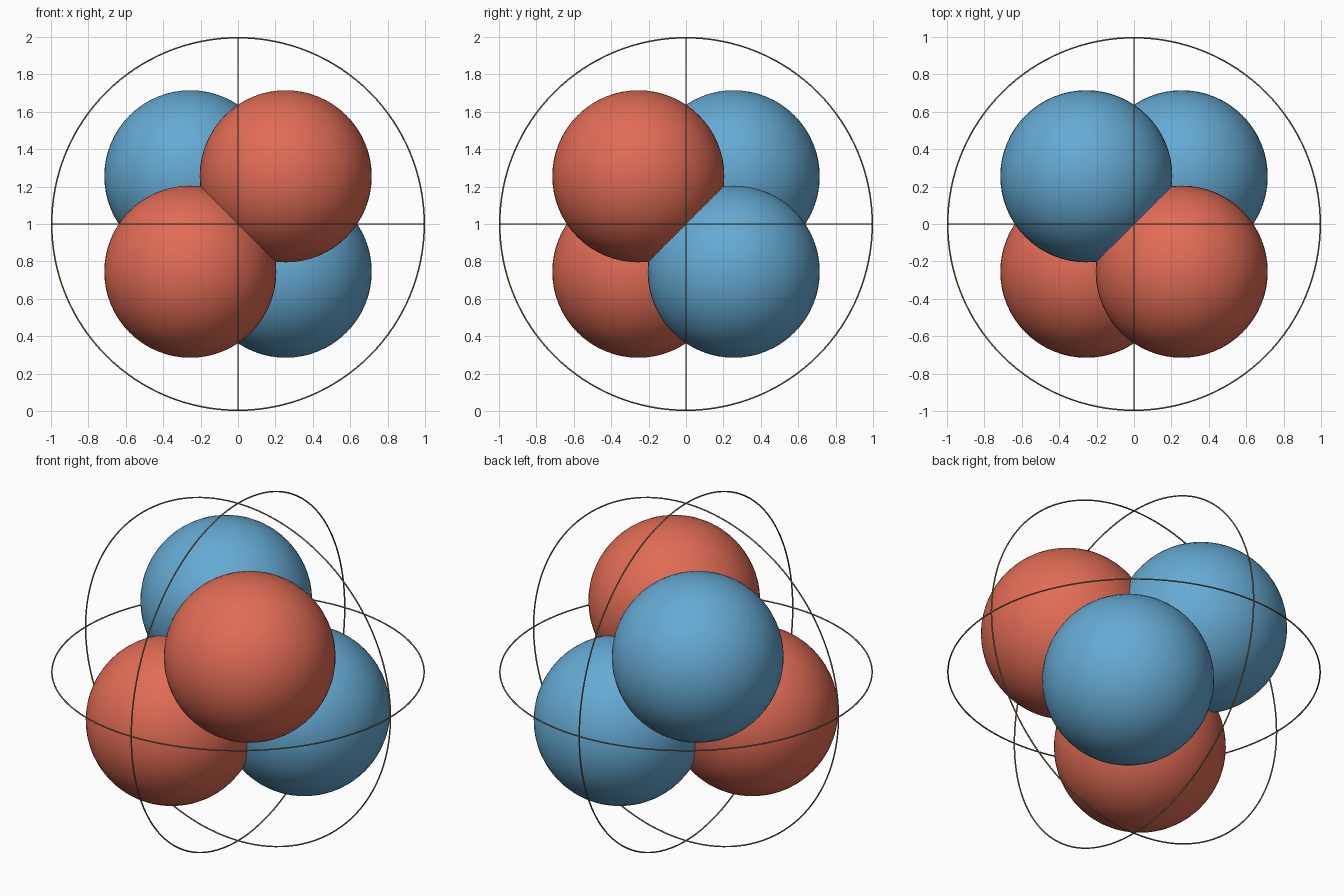
import bpy
from math import pi

if "Cube" in bpy.data.objects:
    bpy.data.objects.remove(bpy.data.objects["Cube"])

R = 0.46        # ball radius
D = 0.255       # ball offset from the centre along each axis
TUBE = 0.004    # ring wire radius


def material(name, rgb):
    m = bpy.data.materials.new(name)
    m.diffuse_color = (*rgb, 1)
    m.use_nodes = True
    m.node_tree.nodes["Principled BSDF"].inputs["Base Color"].default_value = m.diffuse_color
    return m


red = material("red", (0.75, 0.15, 0.09))
blue = material("blue", (0.13, 0.40, 0.65))
wire = material("wire", (0.24, 0.20, 0.11))


def finish(name, mat):
    ob = bpy.context.object
    ob.name = name
    ob.data.materials.append(mat)
    bpy.ops.object.shade_smooth()


# Four overlapping balls in a tetrahedral cluster
balls = [("ball_front_upper", (1, -1, 1), red),
         ("ball_front_lower", (-1, -1, -1), red),
         ("ball_back_upper", (-1, 1, 1), blue),
         ("ball_back_lower", (1, 1, -1), blue)]
for name, (x, y, z), mat in balls:
    bpy.ops.mesh.primitive_uv_sphere_add(
        segments=64, ring_count=32, radius=R, location=(x * D, y * D, 1 + z * D))
    finish(name, mat)

# Three thin orbit rings, one in each main plane
rings = [("ring_horizontal", (0, 0, 0)),
         ("ring_front", (pi / 2, 0, 0)),
         ("ring_side", (0, pi / 2, 0))]
for name, rot in rings:
    bpy.ops.mesh.primitive_torus_add(
        major_segments=128, minor_segments=8, major_radius=1 - TUBE,
        minor_radius=TUBE, location=(0, 0, 1), rotation=rot)
    finish(name, wire)
